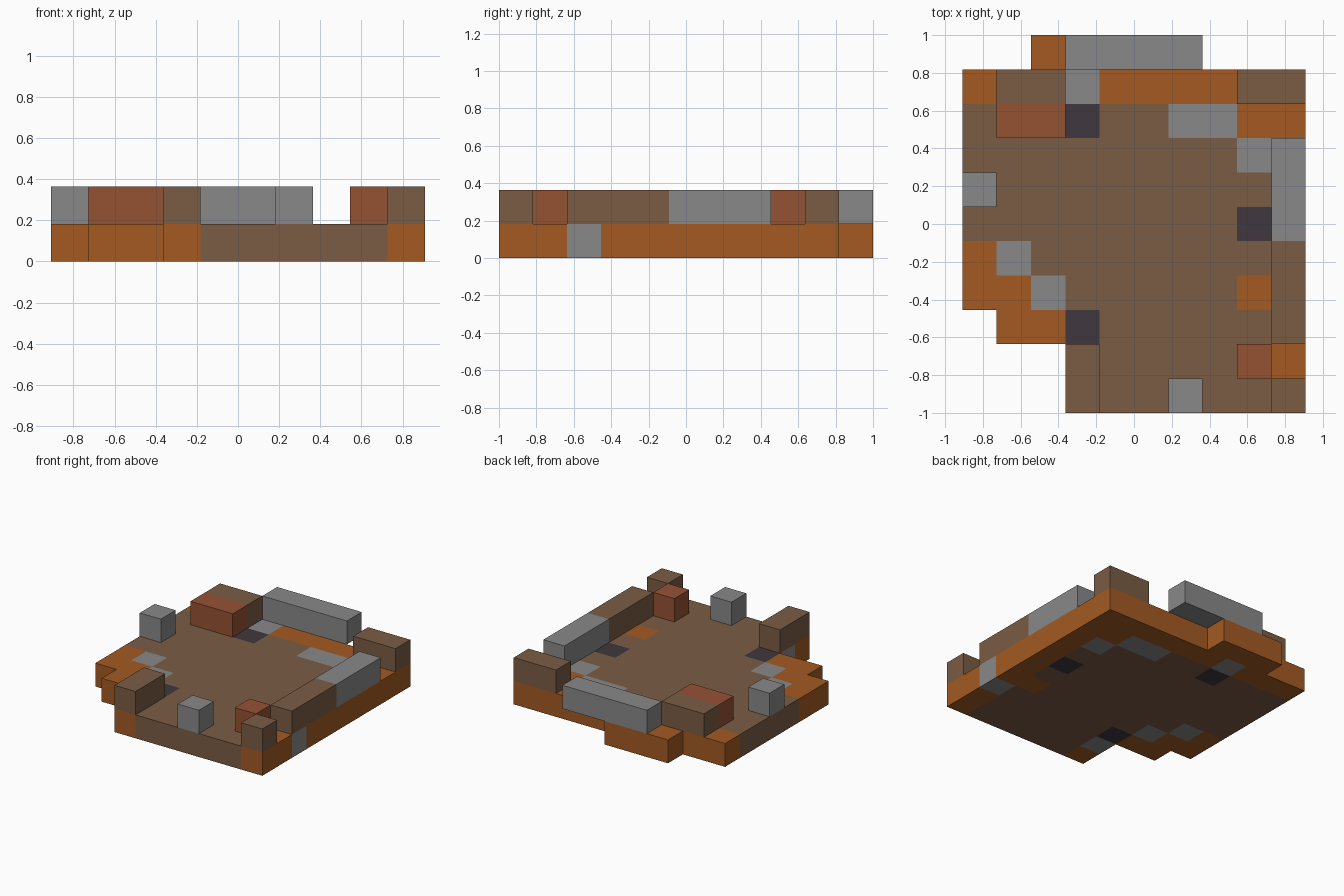
import bpy
import bmesh

if "Cube" in bpy.data.objects:
    bpy.data.objects.remove(bpy.data.objects["Cube"])

CELL = 2 / 11  # cube size; layout is 10 x 11 cells, two layers high

PALETTE = {
    "brown": (0.195, 0.107, 0.058, 1),
    "orange": (0.366, 0.102, 0.016, 1),
    "grey": (0.250, 0.250, 0.254, 1),
    "rust": (0.300, 0.084, 0.034, 1),
    "charcoal": (0.051, 0.040, 0.050, 1),
}
NAMES = list(PALETTE)
MATS = []
for name, col in PALETTE.items():
    m = bpy.data.materials.new(name)
    m.diffuse_color = col
    m.use_nodes = True
    m.node_tree.nodes["Principled BSDF"].inputs["Base Color"].default_value = m.diffuse_color
    MATS.append(m)

cells = {}  # (column, row, layer) -> (part, colour)


def fill(part, colour, layer, c0, c1, r0, r1):
    """Fill an inclusive rectangle of cubes."""
    for c in range(c0, c1 + 1):
        for r in range(r0, r1 + 1):
            cells[c, r, layer] = (part, colour)


# Floor slab: main deck, stepped left edge, back step
for area in ((3, 9, 0, 9), (1, 2, 2, 9), (0, 0, 3, 9)):
    fill("floor", "brown", 0, *area)
ORANGE_AREAS = (
    (2, 4, 10, 10), (0, 9, 9, 9),        # back step and back rim
    (9, 9, 0, 8), (8, 8, 8, 8),          # right rim
    (3, 3, 0, 0), (8, 8, 3, 3),          # front corner and single tile
    (0, 0, 3, 4), (1, 1, 3, 3), (1, 2, 2, 2),  # stepped left corner
)
for area in ORANGE_AREAS:
    fill("floor", "orange", 0, *area)
# Stone and dark tiles in the floor
for area in ((3, 3, 9, 9), (6, 7, 8, 8), (8, 8, 7, 7), (1, 1, 4, 4),
             (2, 2, 3, 3), (3, 3, 1, 1), (9, 9, 2, 2)):
    fill("floor", "grey", 0, *area)
for c, r in ((3, 8), (8, 5), (3, 2)):
    fill("floor", "charcoal", 0, c, c, r, r)

# Wall remains on the upper layer
fill("back_wall", "grey", 1, 3, 6, 10, 10)
fill("right_wall", "brown", 1, 9, 9, 2, 4)
fill("right_wall", "grey", 1, 9, 9, 5, 7)
fill("back_right_wall", "brown", 1, 8, 9, 9, 9)
fill("back_left_wall", "brown", 1, 1, 2, 9, 9)
fill("back_left_wall", "rust", 1, 1, 2, 8, 8)
fill("front_left_wall", "brown", 1, 3, 3, 0, 1)
fill("front_right_post", "brown", 1, 9, 9, 0, 0)
fill("rust_block", "rust", 1, 8, 8, 1, 1)
fill("front_stone", "grey", 1, 6, 6, 0, 0)
fill("left_stone", "grey", 1, 0, 0, 6, 6)


def build(part):
    """Make the outer faces of one part, skipping faces hidden between cubes."""
    bm = bmesh.new()
    verts = {}

    def vert(p):
        if p not in verts:
            verts[p] = bm.verts.new(((p[0] - 5) * CELL, (p[1] - 5.5) * CELL, p[2] * CELL))
        return verts[p]

    for pos, (owner, colour) in cells.items():
        if owner != part:
            continue
        for axis in range(3):
            for side in (0, 1):
                near = list(pos)
                near[axis] += 2 * side - 1
                if tuple(near) in cells:
                    continue
                corners = []
                for u, v in ((0, 0), (1, 0), (1, 1), (0, 1)):
                    p = list(pos)
                    p[axis] += side
                    p[(axis + 1) % 3] += u
                    p[(axis + 2) % 3] += v
                    corners.append(vert(tuple(p)))
                if not side:
                    corners.reverse()
                bm.faces.new(corners).material_index = NAMES.index(colour)
    mesh = bpy.data.meshes.new(part)
    bm.to_mesh(mesh)
    bm.free()
    for m in MATS:
        mesh.materials.append(m)
    bpy.context.collection.objects.link(bpy.data.objects.new(part, mesh))


for part in dict.fromkeys(owner for owner, _ in cells.values()):
    build(part)
